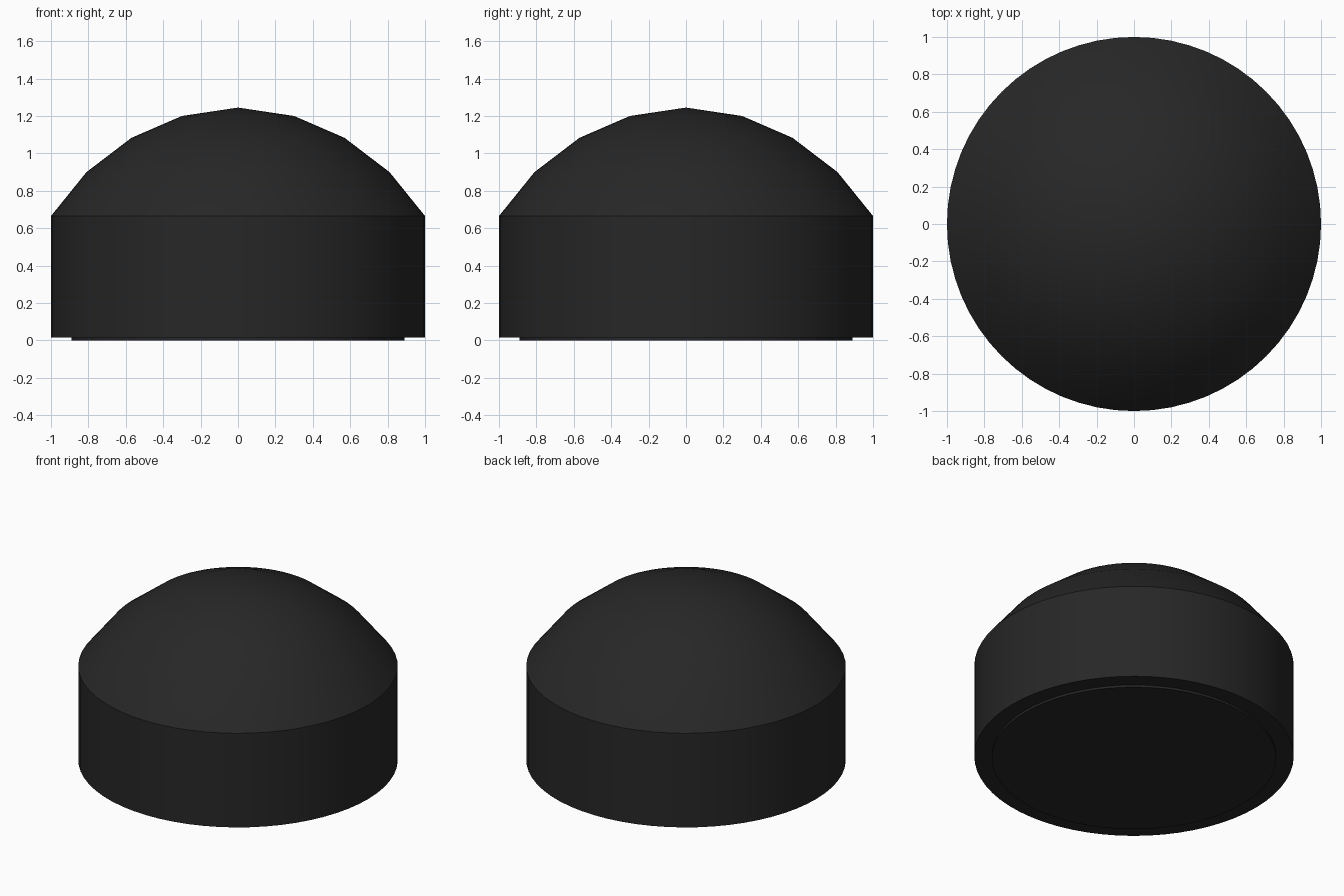
import bpy
import bmesh
import math

SEGMENTS = 64

cube = bpy.data.objects.get("Cube")
if cube:
    bpy.data.objects.remove(cube, do_unlink=True)


def make_material(name, colour):
    mat = bpy.data.materials.new(name)
    mat.use_nodes = True
    mat.diffuse_color = colour
    bsdf = next(n for n in mat.node_tree.nodes if n.type == 'BSDF_PRINCIPLED')
    bsdf.inputs["Base Color"].default_value = colour
    return mat


def lathe(name, profile, mat):
    """Spin an (radius, height) profile about z, bottom to top."""
    bm = bmesh.new()
    verts = [bm.verts.new((r, 0, z)) for r, z in profile]
    edges = [bm.edges.new(pair) for pair in zip(verts, verts[1:])]
    bmesh.ops.spin(bm, geom=verts + edges, cent=(0, 0, 0), axis=(0, 0, 1),
                   angle=math.tau, steps=SEGMENTS, use_duplicate=False)
    bmesh.ops.remove_doubles(bm, verts=bm.verts, dist=0.0005)
    bmesh.ops.recalc_face_normals(bm, faces=bm.faces)
    mesh = bpy.data.meshes.new(name)
    bm.to_mesh(mesh)
    bm.free()
    mesh.materials.append(mat)
    obj = bpy.data.objects.new(name, mesh)
    bpy.context.collection.objects.link(obj)
    bpy.ops.object.select_all(action='DESELECT')
    obj.select_set(True)
    bpy.context.view_layer.objects.active = obj
    bpy.ops.object.shade_smooth_by_angle(angle=math.radians(30))
    return obj


black = make_material("soft_black", (0.02, 0.02, 0.02, 1))

BASE, RIM = 0.015, 0.665

# Thin foot, straight drum and faceted dome
lathe("foot_pad", [(0, 0), (0.89, 0), (0.89, BASE)], black)
lathe("drum", [(0, BASE), (1, BASE), (1, RIM), (0, RIM)], black)
lathe("dome", [(0, RIM), (1, RIM), (0.81, 0.9), (0.57, 1.083),
               (0.3, 1.2), (0, 1.245)], black)
